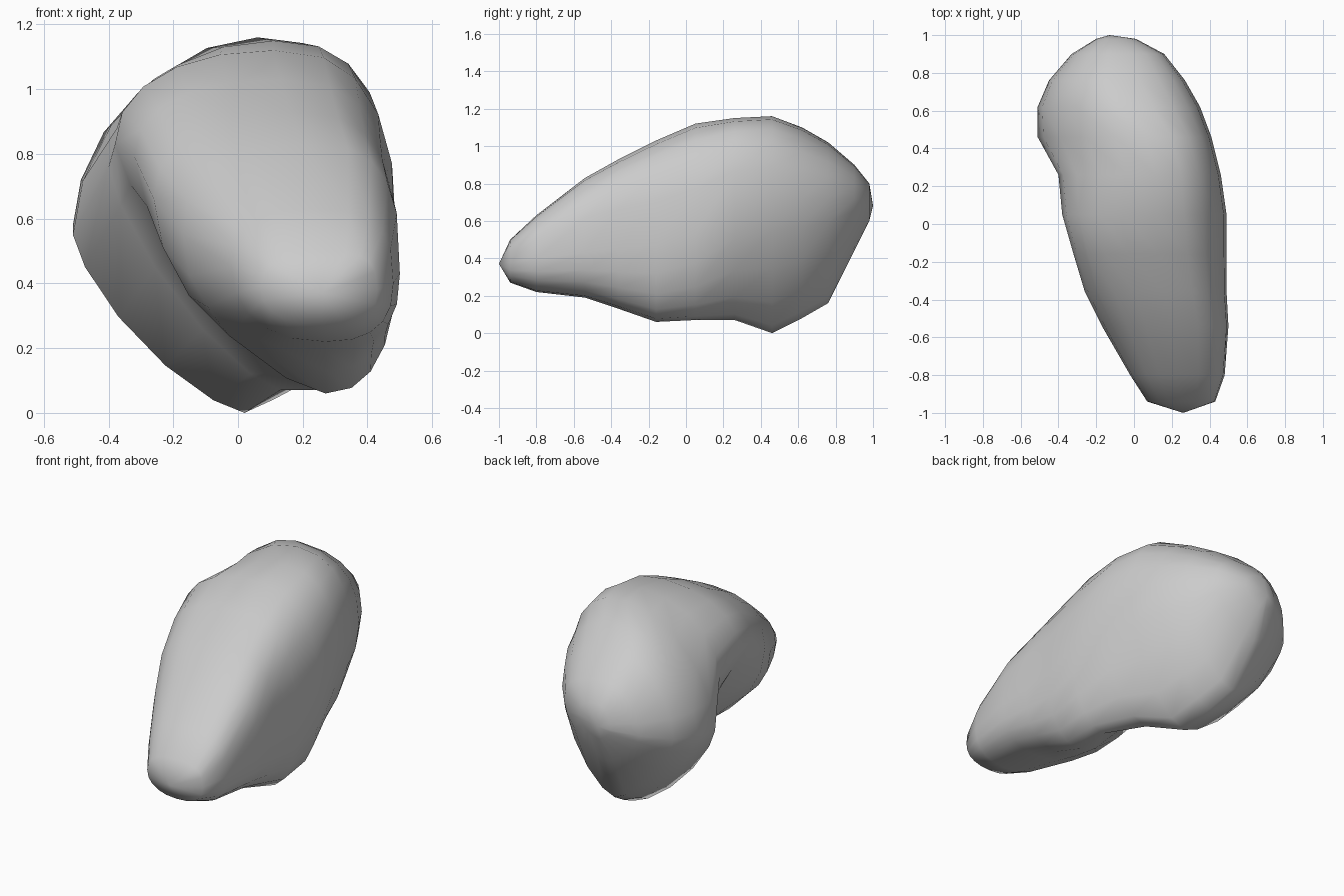
import bpy
import bmesh
from math import cos, sin, pi

default_cube = bpy.data.objects.get("Cube")
if default_cube:
    bpy.data.objects.remove(default_cube, do_unlink=True)

SIDES = 20

# Each section: y, (left x, z), (right x, z), (top x, z), (bottom x, z)
sections = [
    (-.94, (.07, .39), (.43, .38), (.25, .50), (.26, .27)),
    (-.80, (-.02, .45), (.48, .40), (.22, .63), (.27, .22)),
    (-.54, (-.17, .55), (.50, .43), (.20, .83), (.27, .19)),
    (-.36, (-.26, .66), (.49, .45), (.16, .93), (.27, .13)),
    (-.16, (-.32, .79), (.49, .47), (.13, 1.03), (.27, .06)),
    (.05, (-.38, .83), (.49, .53), (.11, 1.12), (.26, .07)),
    (.26, (-.40, .76), (.46, .68), (.11, 1.15), (.13, .07)),
    (.46, (-.51, .55), (.41, .72), (.06, 1.16), (.02, 0)),
    (.62, (-.51, .58), (.35, .72), (-.06, 1.1), (-.03, .08)),
    (.76, (-.45, .60), (.27, .72), (-.12, 1.02), (-.07, .16)),
    (.90, (-.33, .64), (.16, .72), (-.12, .90), (-.12, .44)),
    (.98, (-.20, .67), (.01, .71), (-.12, .80), (-.12, .60)),
]
front_tip = (.26, -1, .37)
back_tip = (-.13, 1, .68)

# Curve power of each quarter at the front, middle and back: low is full, high is flat
quarter_powers = {
    ("left", "top"): (.85, .9, 1.12),
    ("left", "bottom"): (.9, 1.55, 1.45),
    ("right", "top"): (.65, .76, .8),
    ("right", "bottom"): (.8, .88, 1.25),
}


def section_point(section, angle):
    """Point on a section made of four curved quarters of varying fullness."""
    y, left, right, top, bottom = section
    c, s = cos(angle), sin(angle)
    side = right if c >= 0 else left
    cap = top if s >= 0 else bottom
    quarter = ("right" if c >= 0 else "left", "top" if s >= 0 else "bottom")
    front, middle, back = quarter_powers[quarter]
    blend = min(max(2 * y, -1), 1)
    power = middle + abs(blend) * ((back if blend > 0 else front) - middle)
    u, v = abs(c) ** power, abs(s) ** power
    return (cap[0] + (side[0] - cap[0]) * u, y, side[1] + (cap[1] - side[1]) * v)


def bridge(bm, first, second):
    for i in range(SIDES):
        j = (i + 1) % SIDES
        bm.faces.new((first[i], first[j], second[j], second[i]))


def close_end(bm, ring, tip):
    centre = bm.verts.new(tip)
    for i in range(SIDES):
        bm.faces.new((ring[i], ring[(i + 1) % SIDES], centre))


# Loft the boulder from front to back
bm = bmesh.new()
rings = [[bm.verts.new(section_point(s, 2 * pi * i / SIDES)) for i in range(SIDES)]
         for s in sections]
for first, second in zip(rings, rings[1:]):
    bridge(bm, first, second)
close_end(bm, rings[0], front_tip)
close_end(bm, rings[-1], back_tip)
bmesh.ops.recalc_face_normals(bm, faces=bm.faces)
for face in bm.faces:
    face.smooth = True

mesh = bpy.data.meshes.new("boulder")
bm.to_mesh(mesh)
bm.free()
boulder = bpy.data.objects.new("boulder", mesh)
bpy.context.collection.objects.link(boulder)

# Plain grey stone
stone = bpy.data.materials.new("stone grey")
stone.use_nodes = True
stone.diffuse_color = (.6, .6, .6, 1)
stone.node_tree.nodes["Principled BSDF"].inputs["Base Color"].default_value = (.6, .6, .6, 1)
mesh.materials.append(stone)
